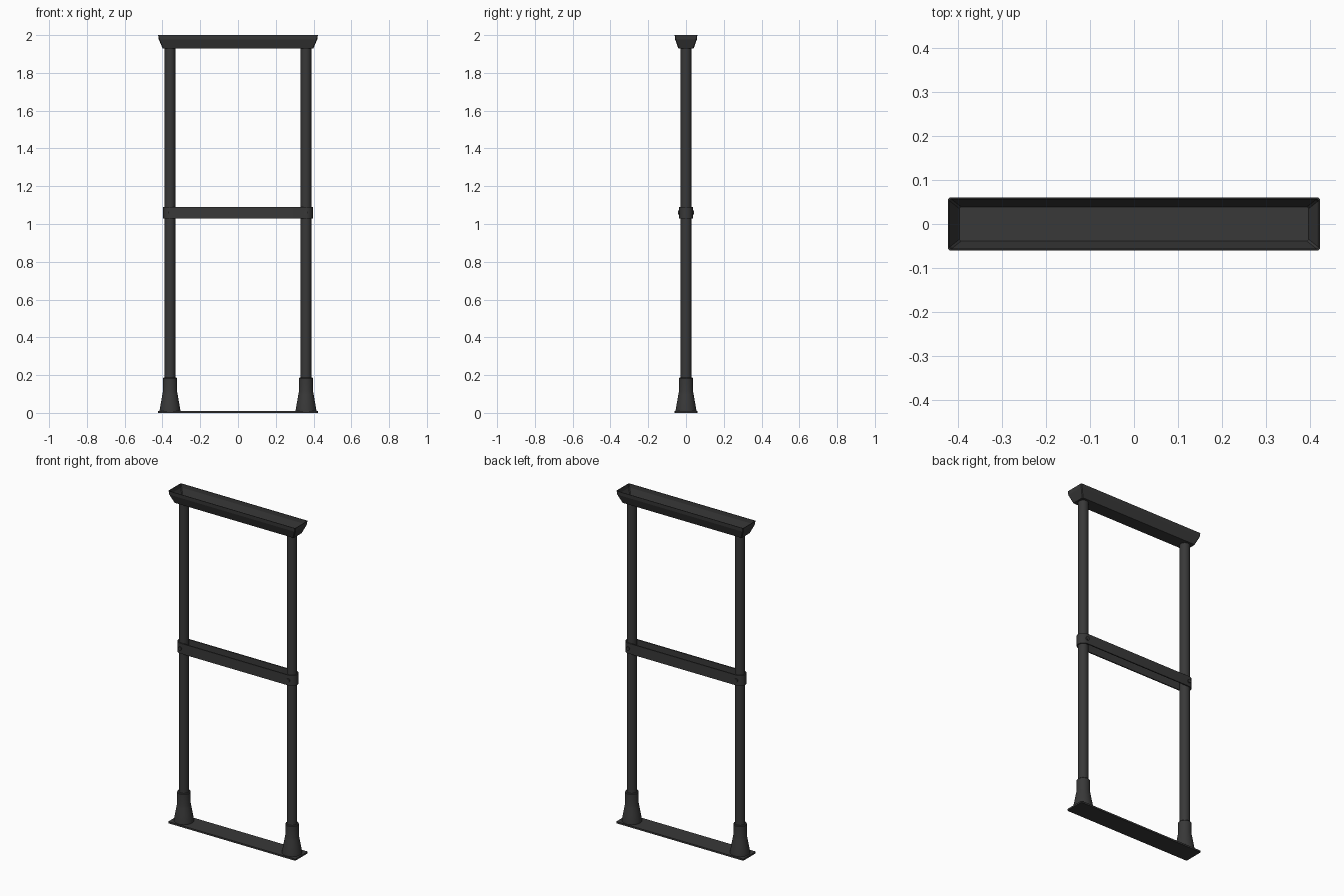
import bpy, bmesh, math

cube = bpy.data.objects.get("Cube")
if cube:
    bpy.data.objects.remove(cube, do_unlink=True)

mat = bpy.data.materials.new("charcoal_black")
mat.use_nodes = True
COLOR = (0.04, 0.04, 0.04, 1)
mat.diffuse_color = COLOR
mat.node_tree.nodes["Principled BSDF"].inputs["Base Color"].default_value = COLOR

POLE_X = 0.36
BAND_Z = 1.06


def finish(name, bm, smooth=False):
    bmesh.ops.recalc_face_normals(bm, faces=bm.faces)
    mesh = bpy.data.meshes.new(name)
    bm.to_mesh(mesh)
    bm.free()
    mesh.materials.append(mat)
    obj = bpy.data.objects.new(name, mesh)
    bpy.context.collection.objects.link(obj)
    if smooth:
        bpy.ops.object.select_all(action="DESELECT")
        obj.select_set(True)
        bpy.context.view_layer.objects.active = obj
        bpy.ops.object.shade_smooth_by_angle(angle=math.radians(35))
    return obj


def loft(bm, loops, close=False):
    """Bridge equal-length point loops; cap the ends unless closed."""
    rings = [[bm.verts.new(p) for p in loop] for loop in loops]
    n = len(rings[0])
    pairs = list(zip(rings, rings[1:])) + ([(rings[-1], rings[0])] if close else [])
    for a, b in pairs:
        for i in range(n):
            j = (i + 1) % n
            bm.faces.new((a[i], a[j], b[j], b[i]))
    if not close:
        bm.faces.new(rings[0])
        bm.faces.new(rings[-1])


def rect(x, y, z):
    """Rectangle with slightly clipped corners."""
    c = 0.004
    quarter = [(x, y - c), (x - c, y)]
    pts = quarter + [(-a, b) for a, b in quarter[::-1]]
    pts += [(-a, -b) for a, b in pts]
    return [(a, b, z) for a, b in pts]


def circle(cx, r, z, n=32):
    return [(cx + r * math.cos(math.tau * i / n), r * math.sin(math.tau * i / n), z)
            for i in range(n)]


def stadium(r, z, n=12):
    """Outline wrapping both poles."""
    pts = []
    for side in (0, 1):
        for i in range(n + 1):
            a = math.pi * (i / n - 0.5 + side)
            pts.append(((1 - 2 * side) * POLE_X + r * math.cos(a), r * math.sin(a), z))
    return pts


# Base plate
bm = bmesh.new()
loft(bm, [rect(0.423, 0.06, 0), rect(0.423, 0.06, 0.010)])
finish("base_plate", bm)

# Flared open tray at the top
bm = bmesh.new()
profile = [(0.398, 0.040, 1.928), (0.420, 0.058, 1.978), (0.423, 0.060, 2.0),
           (0.420, 0.057, 2.0), (0.417, 0.055, 1.978), (0.397, 0.039, 1.932)]
loft(bm, [rect(*p) for p in profile])
finish("top_tray", bm)

for side, x in (("left", POLE_X), ("right", -POLE_X)):
    # Upright tube
    bm = bmesh.new()
    loft(bm, [circle(x, 0.028, 0.01), circle(x, 0.028, 1.93)])
    finish(side + "_pole", bm, True)

    # Flared foot sleeve
    bm = bmesh.new()
    sleeve = [(0.055, 0.008), (0.054, 0.022), (0.047, 0.06), (0.040, 0.10),
              (0.037, 0.115), (0.037, 0.183), (0.034, 0.187)]
    loft(bm, [circle(x, r, z) for r, z in sleeve])
    finish(side + "_foot", bm, True)

    # Bolt heads on both faces of the band
    for face, sign in (("front", -1), ("back", 1)):
        bm = bmesh.new()
        ring = circle(0, 0.011, 0, 16)
        loft(bm, [[(x + a, sign * d, BAND_Z + b) for a, b, _ in ring]
                  for d in (0.030, 0.042)])
        finish(side + "_" + face + "_bolt", bm, True)

# Middle band looped round both poles
bm = bmesh.new()
lo, hi = BAND_Z - 0.031, BAND_Z + 0.031
loft(bm, [stadium(0.036, lo), stadium(0.036, hi),
          stadium(0.029, hi), stadium(0.029, lo)], close=True)
finish("middle_band", bm, True)
